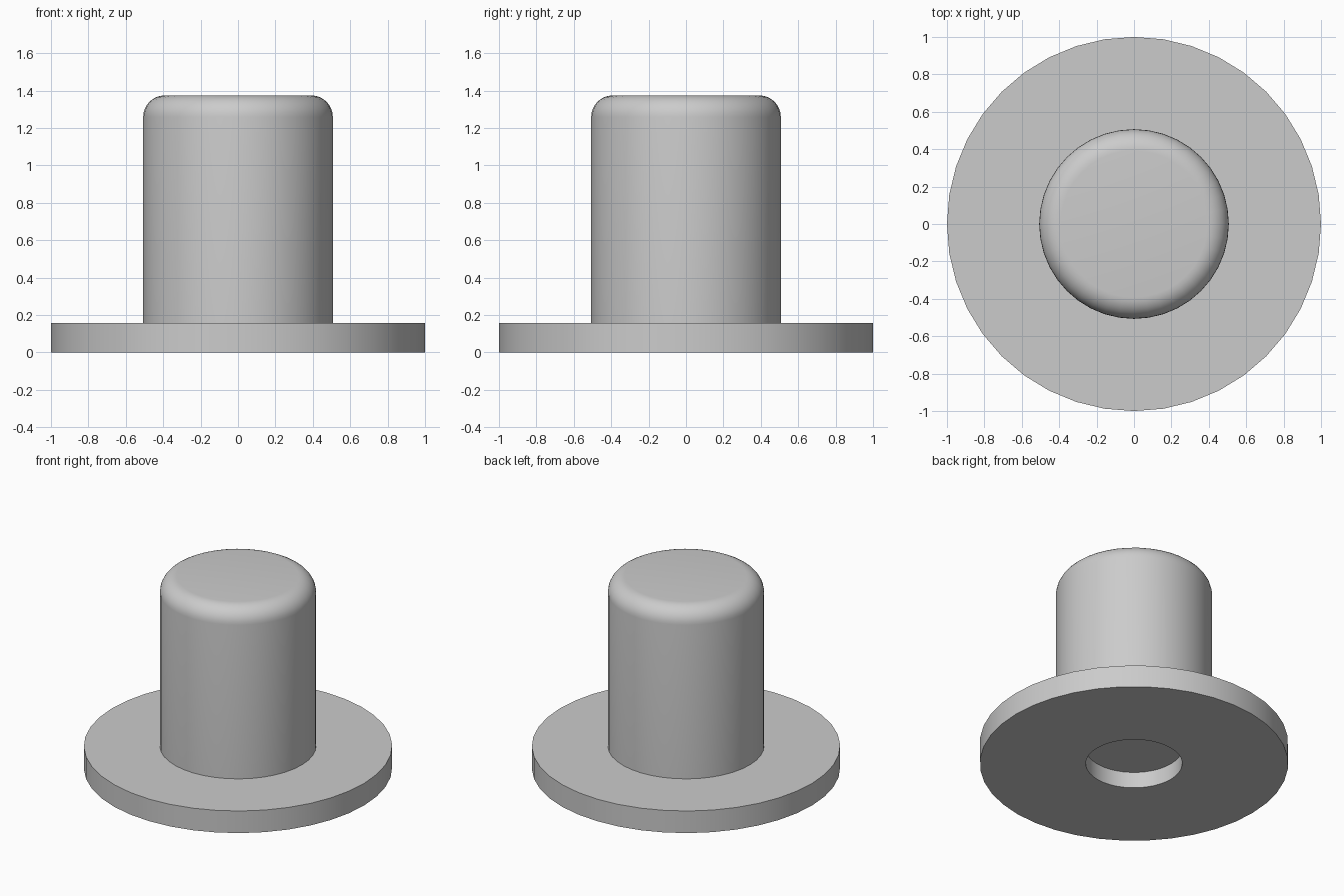
import bpy
import bmesh
from math import cos, sin, pi, radians

if "Cube" in bpy.data.objects:
    bpy.data.objects.remove(bpy.data.objects["Cube"], do_unlink=True)

SIDES = 40
FLANGE_TOP = 0.158
POST_RADIUS = 0.507
POST_TOP = 1.374
FILLET = 0.115
HOLE_RADIUS = 0.313
HOLE_DEPTH = 0.115

grey = bpy.data.materials.new("plain grey")
grey.use_nodes = True
colour = (0.6, 0.6, 0.6, 1)
grey.diffuse_color = colour
grey.node_tree.nodes["Principled BSDF"].inputs["Base Color"].default_value = colour


def lathe(name, profile):
    """Turn a list of (radius, height) points around z; radius 0 makes a cap."""
    bm = bmesh.new()
    rings = []
    for r, z in profile:
        if r == 0:
            rings.append(None)
            continue
        angles = [2 * pi * i / SIDES for i in range(SIDES)]
        rings.append([bm.verts.new((r * cos(a), r * sin(a), z)) for a in angles])
    for low, high in zip(rings, rings[1:]):
        if low is None:
            bm.faces.new(high[::-1])
        elif high is None:
            bm.faces.new(low)
        else:
            for i in range(SIDES):
                j = (i + 1) % SIDES
                bm.faces.new((low[i], low[j], high[j], high[i]))
    mesh = bpy.data.meshes.new(name)
    bm.to_mesh(mesh)
    bm.free()
    mesh.materials.append(grey)
    obj = bpy.data.objects.new(name, mesh)
    bpy.context.collection.objects.link(obj)
    bpy.ops.object.select_all(action="DESELECT")
    obj.select_set(True)
    bpy.context.view_layer.objects.active = obj
    bpy.ops.object.shade_smooth_by_angle(angle=radians(30))
    return obj


# Round flange with a shallow blind hole underneath
lathe("flange", [
    (0, HOLE_DEPTH), (HOLE_RADIUS, HOLE_DEPTH), (HOLE_RADIUS, 0),
    (1, 0), (1, FLANGE_TOP), (POST_RADIUS, FLANGE_TOP),
])

# Upright post with a rounded top edge
STEPS = 8
fillet = [(POST_RADIUS - FILLET + FILLET * cos(pi / 2 * i / STEPS),
           POST_TOP - FILLET + FILLET * sin(pi / 2 * i / STEPS))
          for i in range(STEPS + 1)]
lathe("post", [(POST_RADIUS, FLANGE_TOP)] + fillet + [(0, POST_TOP)])
